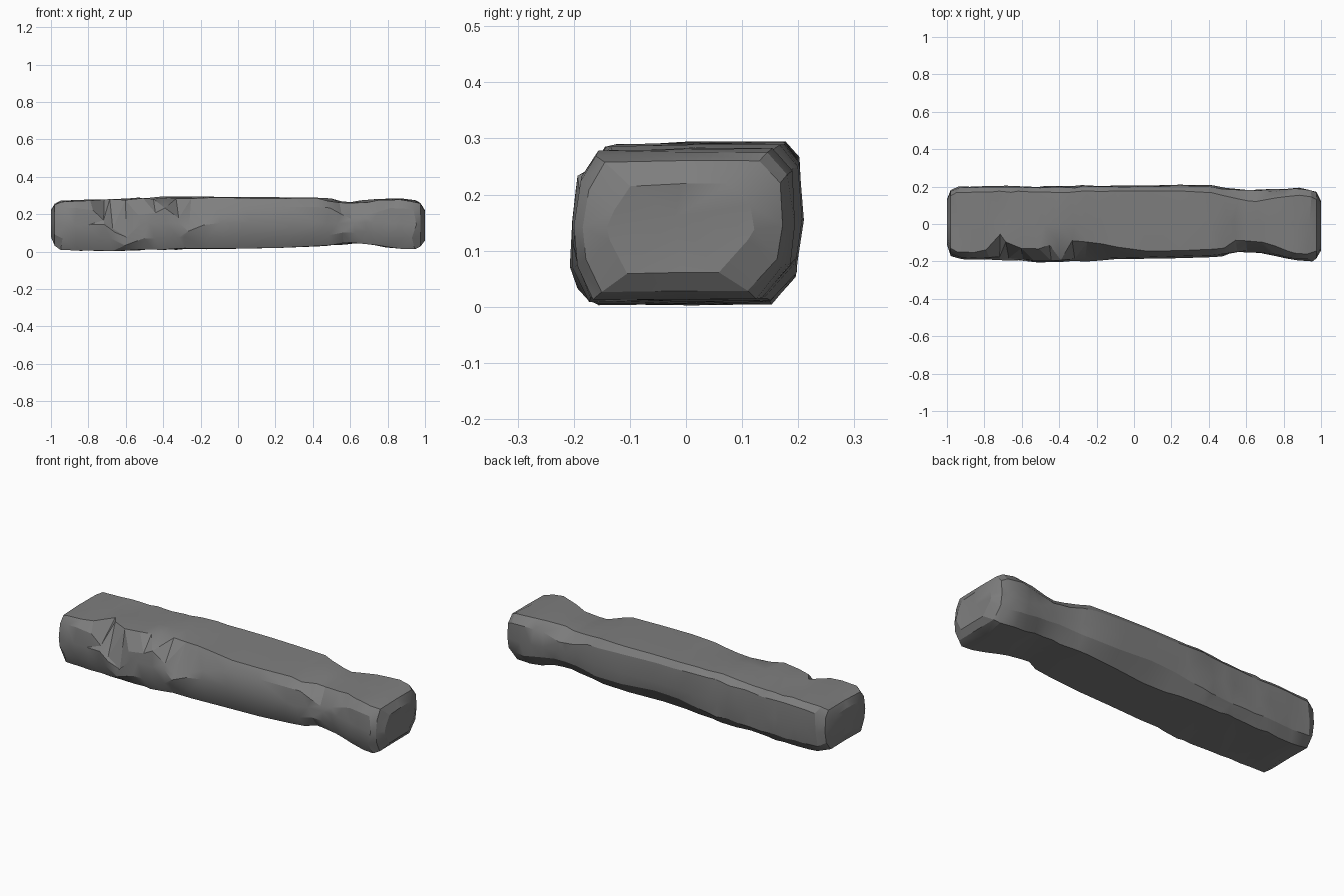
import bpy
import bmesh
import math
import random

random.seed(4)

default = bpy.data.objects.get("Cube")
if default:
    bpy.data.objects.remove(default, do_unlink=True)


def make_material(name, colour):
    mat = bpy.data.materials.new(name)
    mat.use_nodes = True
    mat.diffuse_color = colour
    mat.node_tree.nodes["Principled BSDF"].inputs["Base Color"].default_value = colour
    return mat


def sample(curve, x):
    """Linear interpolation through a short list of (x, value) points."""
    if x <= curve[0][0]:
        return curve[0][1]
    for (xa, va), (xb, vb) in zip(curve, curve[1:]):
        if x <= xb:
            return va + (vb - va) * (x - xa) / (xb - xa)
    return curve[-1][1]


# Outline of the worn beam along its length
front = [(-1, -.11), (-.98, -.17), (-.94, -.19), (-.68, -.19), (-.5, -.21), (-.1, -.19),
         (.48, -.175), (.55, -.155), (.66, -.155), (.75, -.17), (.82, -.19),
         (.95, -.2), (.98, -.18), (1, -.14)]
back = [(-1, .13), (-.98, .18), (-.93, .2), (0, .205), (.4, .21), (.5, .19),
        (.7, .18), (.88, .195), (.96, .18), (.985, .165), (1, .12)]
bottom = [(-1, .08), (-.985, .035), (-.92, .005), (-.5, .01), (.2, .02), (.5, .03),
          (.56, .045), (.7, .045), (.8, .025), (.92, .01), (.97, .02), (1, .06)]
top = [(-1, .22), (-.98, .255), (-.92, .275), (-.6, .282), (-.25, .293), (.45, .288),
       (.55, .268), (.65, .265), (.75, .28), (.92, .282), (.975, .26), (1, .22)]

# Width and drop of the broken front top edge
chip_width = [(-.95, .04), (-.8, .04), (-.73, .14), (-.64, .07), (-.55, .06), (-.42, .11),
              (-.3, .11), (-.15, .08), (.05, .04), (.48, .04), (.55, .07), (.68, .06), (.8, .04)]
chip_drop = [(-.95, .04), (-.8, .05), (-.72, .12), (-.61, .21), (-.52, .09), (-.4, .06),
             (-.27, .16), (-.1, .1), (.1, .05), (.5, .05), (.6, .09), (.8, .05)]
# Wear of the back edges
back_top = [(-.9, .03), (-.4, .03), (.05, .03), (.3, .035), (.5, .04), (.62, .06), (.85, .04)]
back_low = [(-.9, .05), (-.3, .05), (0, .09), (.2, .07), (.5, .06), (.9, .06)]

stations = [-1, -.98, -.93, -.86, -.79, -.73, -.67, -.61, -.52, -.46, -.4, -.33, -.27,
            -.18, -.08, .06, .25, .42, .49, .55, .61, .67, .74, .81, .88, .94, .975, 1]


def section(x):
    """Chamfered rectangle with an extra point on every side."""
    f, k = sample(front, x), sample(back, x)
    b, t = sample(bottom, x), sample(top, x)
    w, d = sample(chip_width, x), sample(chip_drop, x)
    u, v = sample(back_top, x), sample(back_low, x)
    c = .035
    mid_y, mid_z = (f + k) / 2, (b + t) / 2
    front_mid = min(mid_z, t - d - .02)
    return [(f + c, b), (mid_y, b), (k - v, b),
            (k - .01, b + v), (k, max(mid_z, b + v + .02)), (k - .005, t - u),
            (k - u, t), (mid_y, t), (f + w, t - .004),
            (f + .01, t - d), (f, front_mid), (f + .005, min(b + .06, front_mid - .015))]


# Loft the beam through all stations
bm = bmesh.new()
rings = []
for x in stations:
    end = abs(x) > .95
    rough = .45 < x < .8 or -.75 < x < -.25
    ring = []
    for i, (y, z) in enumerate(section(x)):
        amount = .008 if rough else .003
        shift = 0 if end else random.uniform(-.02, .02)
        y += random.uniform(-amount, amount) * .7
        z += random.uniform(-amount, amount) * .7
        ring.append(bm.verts.new((x + shift, y, max(z, 0))))
    rings.append(ring)

count = len(rings[0])
for ra, rb in zip(rings, rings[1:]):
    for i in range(count):
        j = (i + 1) % count
        bm.faces.new((ra[i], rb[i], rb[j], ra[j]))

# Close both ends with slightly chipped faces
for ring, x in ((rings[0], -.997), (rings[-1], .992)):
    hub = bm.verts.new((x, -.02, .16))
    for i in range(count):
        bm.faces.new((ring[i], ring[(i + 1) % count], hub))

bmesh.ops.triangulate(bm, faces=bm.faces[:], quad_method='SHORT_EDGE')
bmesh.ops.recalc_face_normals(bm, faces=bm.faces[:])

mesh = bpy.data.meshes.new("stone_beam")
bm.to_mesh(mesh)
bm.free()
beam = bpy.data.objects.new("stone_beam", mesh)
bpy.context.collection.objects.link(beam)
mesh.materials.append(make_material("stone_grey", (.21, .21, .21, 1)))

bpy.ops.object.select_all(action='DESELECT')
beam.select_set(True)
bpy.context.view_layer.objects.active = beam
bpy.ops.object.shade_smooth_by_angle(angle=math.radians(25))
